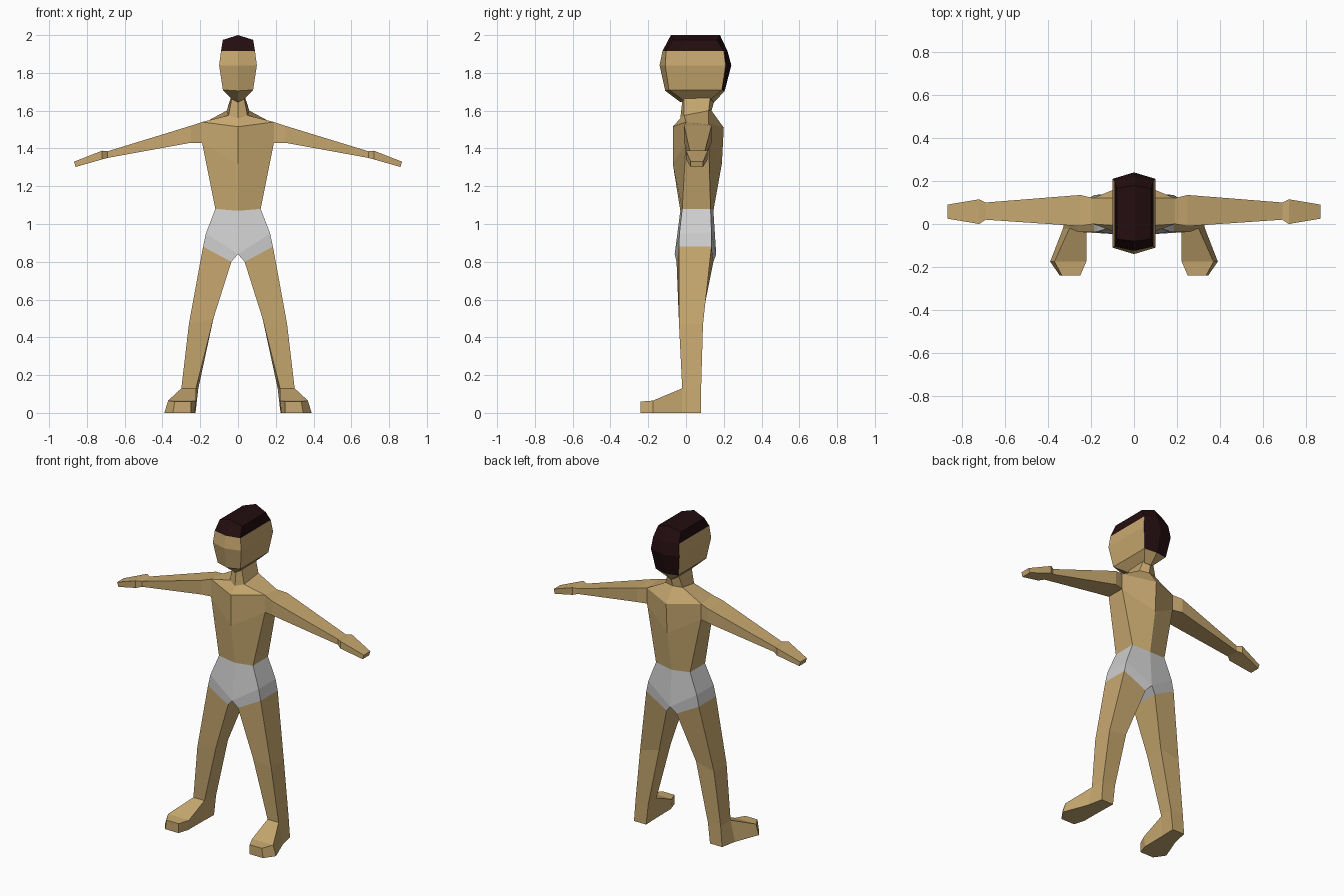
import bpy

if "Cube" in bpy.data.objects:
    bpy.data.objects.remove(bpy.data.objects["Cube"])


def material(name, colour):
    m = bpy.data.materials.new(name)
    m.diffuse_color = (*colour, 1)
    m.use_nodes = True
    m.node_tree.nodes["Principled BSDF"].inputs["Base Color"].default_value = m.diffuse_color
    return m


SKIN = material("skin", (0.57, 0.39, 0.16))
WHITE = material("white_cloth", (0.62, 0.62, 0.62))
HAIR = material("dark_hair", (0.017, 0.004, 0.005))


def loft(name, rows, mats, closed=False, start=False, end=False, rule=None):
    """Skin four-point sections into a half part and mirror it across x."""
    n = 4
    verts = [p for row in rows for p in row]
    faces = []
    for r in range(len(rows) - 1):
        a, b = r * n, (r + 1) * n
        for i in range(n if closed else n - 1):
            j = (i + 1) % n
            faces.append((a + i, b + i, b + j, a + j))
    last = (len(rows) - 1) * n
    if start:
        faces.append((0, 1, 2, 3))
    if end:
        faces.append((last + 3, last + 2, last + 1, last))
    me = bpy.data.meshes.new(name)
    me.from_pydata(verts, [], faces)
    for m in mats:
        me.materials.append(m)
    me.update()
    if rule:
        for p in me.polygons:
            p.material_index = rule(p)
    ob = bpy.data.objects.new(name, me)
    bpy.context.collection.objects.link(ob)
    mod = ob.modifiers.new("mirror", 'MIRROR')
    mod.use_mirror_merge = True
    mod.merge_threshold = 0.0005
    return ob


def section(hx, zc, zs, cf, sf, sb, cb):
    """Half section: centre front, side front, side back, centre back."""
    return [(0, cf, zc), (hx, sf, zs), (hx, sb, zs), (0, cb, zc)]


# Head: hair covers the crown and the whole back
loft("head", [
    section(.08, 2.0, 1.975, -.08, -.07, .165, .18),
    section(.09, 1.915, 1.915, -.125, -.105, .20, .22),
    section(.10, 1.84, 1.84, -.14, -.11, .21, .24),
    section(.08, 1.705, 1.71, -.11, -.09, .19, .205),
    section(.03, 1.645, 1.66, -.03, -.02, .13, .15),
], [SKIN, HAIR], start=True, end=True,
    rule=lambda p: int(p.center.z > 1.92 or (p.normal.y > .5 and p.center.z > 1.71)))

# Neck
collar = [(0, -.03, 1.56), (.05, -.01, 1.575), (.06, .12, 1.60), (0, .135, 1.60)]
loft("neck", [
    [(0, -.02, 1.65), (.033, -.01, 1.665), (.033, .13, 1.685), (0, .16, 1.685)],
    collar,
], [SKIN])

# Torso
waist = section(.12, 1.07, 1.08, -.03, -.02, .13, .145)
loft("torso", [
    collar,
    [(0, -.07, 1.515), (.19, 0, 1.54), (.19, .12, 1.53), (0, .20, 1.51)],
    section(.19, 1.32, 1.43, -.07, 0, .12, .19),
    waist,
], [SKIN])

# Briefs: hip band, then the leg openings
hip = section(.17, .84, .95, -.06, -.035, .135, .16)
opening = [(.035, -.05, .80), (.185, -.037, .88), (.185, .135, .88), (.035, .145, .80)]
loft("briefs_hips", [waist, hip], [WHITE])
loft("briefs_leg_openings", [hip, opening], [WHITE], closed=True)

# Legs
loft("legs", [
    opening,
    [(.13, -.035, .50), (.26, -.037, .47), (.26, .09, .47), (.13, .085, .50)],
    [(.222, -.02, .13), (.30, -.02, .13), (.30, .08, .13), (.21, .08, .13)],
], [SKIN], closed=True)


# Feet, from heel to toes
def foot(y, inner, in_top, out_top, outer, h):
    return [(inner, y, 0), (in_top, y, h), (out_top, y, h), (outer, y, 0)]


loft("feet", [
    foot(.08, .225, .21, .30, .31, .13),
    foot(-.02, .228, .222, .30, .33, .13),
    foot(-.175, .23, .222, .37, .39, .065),
    foot(-.24, .25, .25, .335, .345, .06),
], [SKIN], closed=True, start=True, end=True)


# Arms and hands, from shoulder to fingertips
def limb(x, y0, y1, z0, z1):
    return [(x, y0, z0), (x, y0, z1), (x, y1, z1), (x, y1, z0)]


wrist = limb(.69, .02, .10, 1.35, 1.385)
loft("arms", [
    [(.19, 0, 1.43), (.19, 0, 1.54), (.19, .12, 1.53), (.19, .12, 1.43)],
    limb(.25, -.01, .135, 1.43, 1.52),
    wrist,
], [SKIN], closed=True)
loft("hands", [
    wrist,
    limb(.72, 0, .115, 1.342, 1.388),
    [(.86, .025, 1.302), (.868, .025, 1.33), (.868, .09, 1.33), (.86, .09, 1.302)],
], [SKIN], closed=True, end=True)
